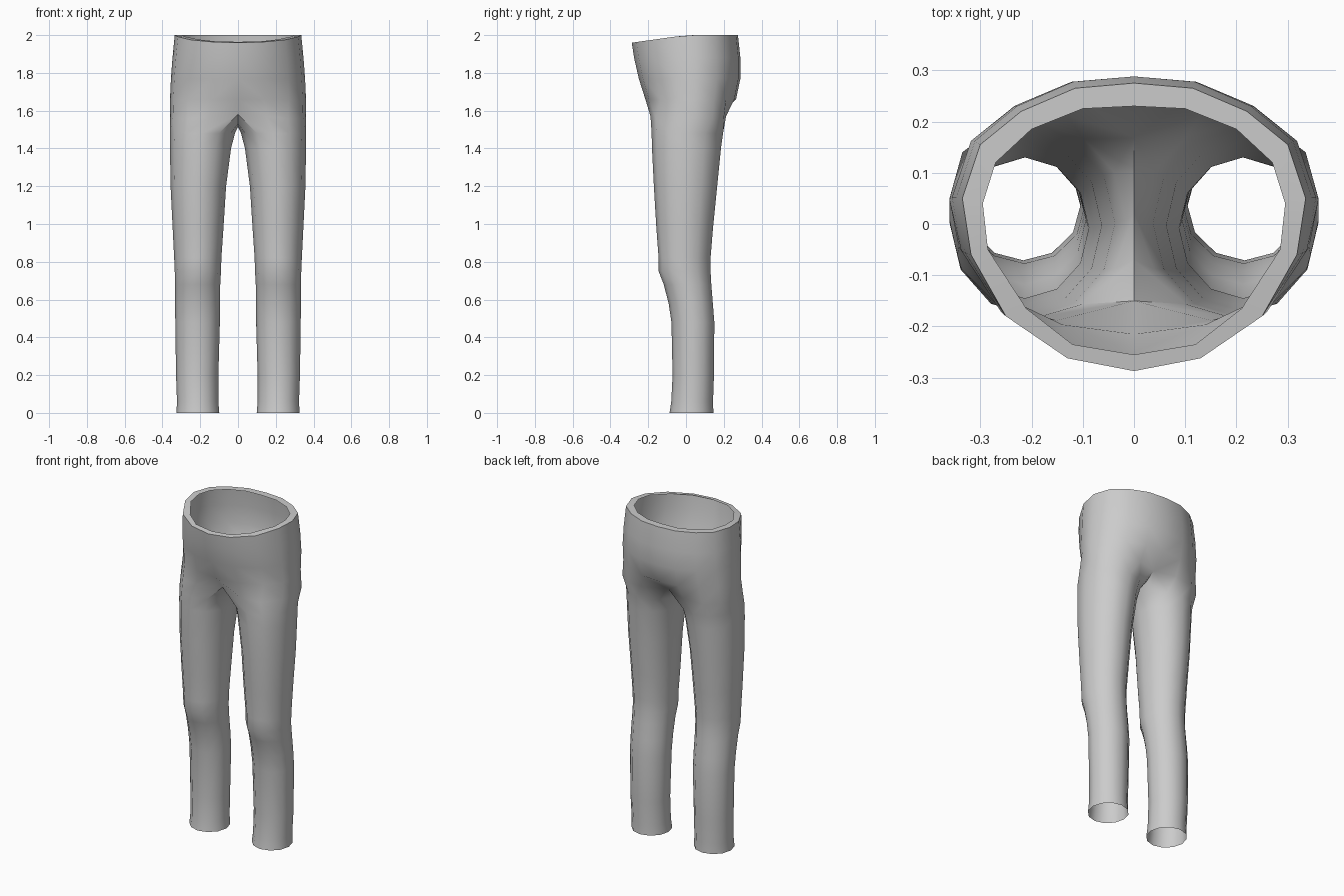
import bpy, bmesh, math

if "Cube" in bpy.data.objects:
    bpy.data.objects.remove(bpy.data.objects["Cube"])

# outline of the right half, front centre to back centre (9 points)
WAIST = [(0, -.287), (.13, -.262), (.25, -.18), (.318, -.06), (.335, .05),
         (.30, .155), (.22, .22), (.115, .265), (0, .275)]
RIM = [(0, -.255), (.12, -.235), (.21, -.165), (.285, -.05), (.295, .04),
       (.27, .12), (.20, .185), (.10, .225), (0, .23)]
# hip rings: height, width scale, front y, back y
HIPS = [(1.88, 1.035, -.275, .288), (1.77, 1.06, -.25, .288), (1.66, 1.075, -.215, .265)]
# ring where the hips split into legs
SPLIT = [(0, -.15, 1.58), (.15, -.188, 1.57), (.265, -.16, 1.56), (.345, -.06, 1.56),
         (.36, .05, 1.56), (.335, .14, 1.56), (.25, .20, 1.56), (.13, .212, 1.57),
         (0, .17, 1.575), (0, .10, 1.53), (0, .02, 1.515), (0, -.07, 1.53)]
# leg rings: height, inner x, outer x, front y, back y
LEGS = [(1.48, .016, .36, -.182, .196), (1.40, .037, .36, -.18, .185),
        (1.20, .063, .357, -.17, .165), (.98, .077, .346, -.157, .143),
        (.82, .088, .338, -.145, .13), (.75, .09, .335, -.145, .13),
        (.68, .094, .333, -.118, .134), (.58, .095, .333, -.092, .142),
        (.48, .096, .332, -.077, .15), (.20, .104, .328, -.071, .148),
        (.06, .104, .323, -.078, .143), (0, .099, .326, -.087, .145)]


def rim_height(y):
    return 2.0 + min(y, 0) * .14


def hip_ring(z, sx, yf, yb):
    return [(x * sx, y * (yf / -.287 if y < 0 else yb / .275), z) for x, y in WAIST]


def leg_ring(z, x0, x1, y0, y1):
    angles = [math.radians(-120 + 30 * i) for i in range(12)]
    return [((x0 + x1) / 2 + (x1 - x0) / 2 * math.cos(a),
             (y0 + y1) / 2 + (y1 - y0) / 2 * math.sin(a), z) for a in angles]


bm = bmesh.new()


def add(ring):
    return [bm.verts.new(p) for p in ring]


def bridge(upper, lower, closed):
    n = len(upper)
    for i in range(n if closed else n - 1):
        j = (i + 1) % n
        bm.faces.new((upper[i], lower[i], lower[j], upper[j]))


# waistband rim and hips
upper = [add([(x, y, rim_height(y)) for x, y in RIM]),
         add([(x, y, rim_height(y)) for x, y in WAIST])]
upper += [add(hip_ring(*h)) for h in HIPS]
split = add(SPLIT)
upper.append(split[:9])
for a, b in zip(upper, upper[1:]):
    bridge(a, b, False)

# leg, starting from the crotch seam
lower = [split] + [add(leg_ring(*r)) for r in LEGS]
for a, b in zip(lower, lower[1:]):
    bridge(a, b, True)

# mirrored left half
geom = bm.verts[:] + bm.edges[:] + bm.faces[:]
bmesh.ops.mirror(bm, geom=geom, axis='X', merge_dist=.0005)
bmesh.ops.remove_doubles(bm, verts=bm.verts, dist=.0005)
bmesh.ops.recalc_face_normals(bm, faces=bm.faces)
side = max(bm.faces, key=lambda f: f.calc_center_median().x)
if side.normal.x < 0:
    bmesh.ops.reverse_faces(bm, faces=bm.faces)

mesh = bpy.data.meshes.new("trousers")
bm.to_mesh(mesh)
bm.free()
trousers = bpy.data.objects.new("trousers", mesh)
bpy.context.collection.objects.link(trousers)

grey = bpy.data.materials.new("grey cloth")
grey.diffuse_color = (.6, .6, .6, 1)
grey.use_nodes = True
grey.node_tree.nodes["Principled BSDF"].inputs["Base Color"].default_value = grey.diffuse_color
mesh.materials.append(grey)

bpy.context.view_layer.objects.active = trousers
trousers.select_set(True)
bpy.ops.object.shade_smooth_by_angle(angle=math.radians(40))
